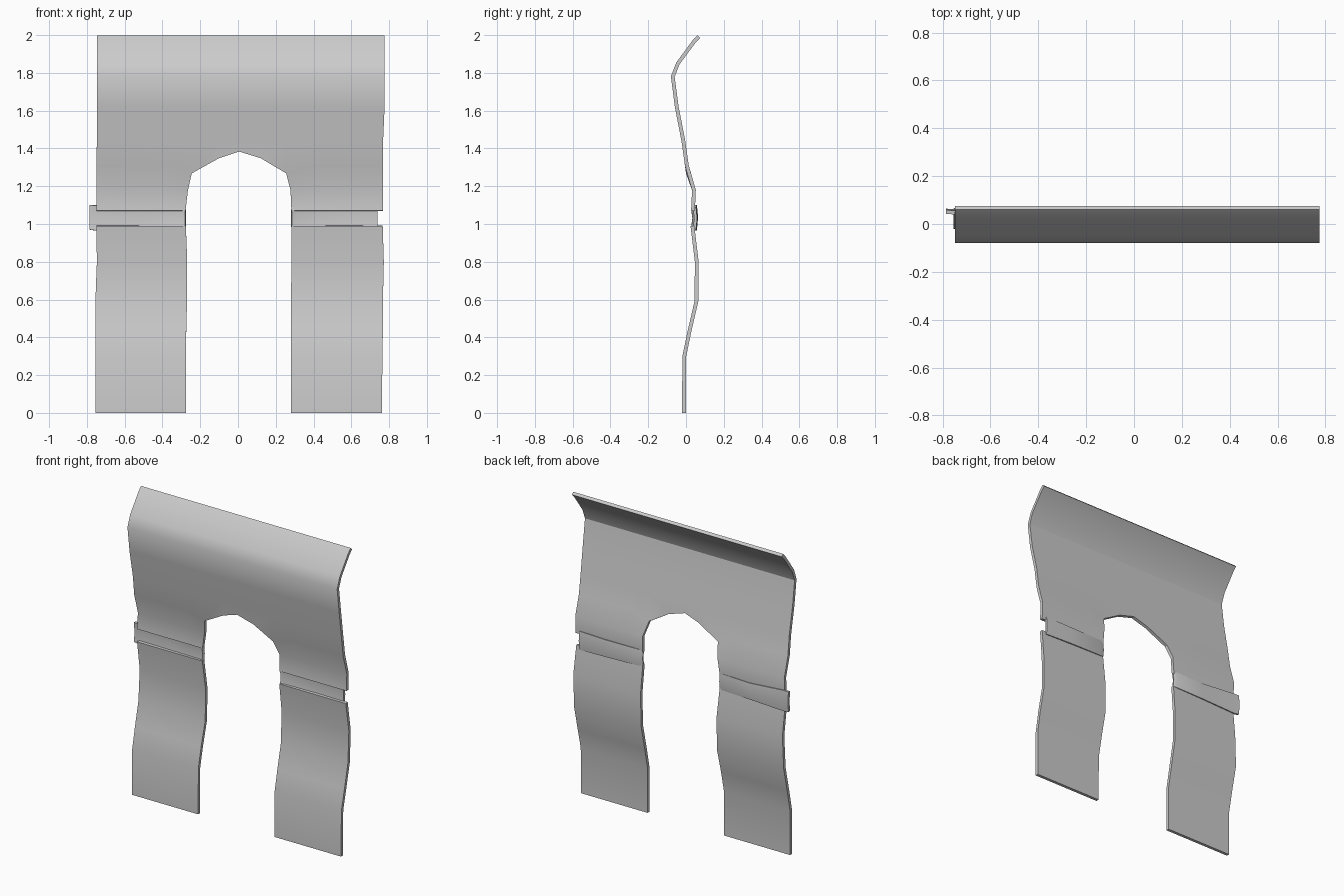
import bpy, bmesh

if "Cube" in bpy.data.objects:
    bpy.data.objects.remove(bpy.data.objects["Cube"])

# Side profile of the cloth: (z, y)
PROFILE = [(0, -.011), (.3, -.009), (.43, .018), (.59, .055), (.8, .057), (.99, .034),
           (1.07, .037), (1.18, .042), (1.27, .010), (1.44, -.014), (1.62, -.049),
           (1.78, -.07), (1.85, -.043), (1.965, .042), (1.992, .068)]


def cloth_y(z):
    for (z0, y0), (z1, y1) in zip(PROFILE, PROFILE[1:]):
        if z <= z1:
            return y0 + (y1 - y0) * (z - z0) / (z1 - z0)
    return PROFILE[-1][1]


def sheet(name, patches, thickness=.02):
    """Each patch is a list of rows of points; neighbouring rows are bridged."""
    bm = bmesh.new()
    for rows in patches:
        vs = [[bm.verts.new(p) for p in row] for row in rows]
        for a, b in zip(vs, vs[1:]):
            for i in range(len(a) - 1):
                bm.faces.new((a[i], a[i + 1], b[i + 1], b[i]))
    bmesh.ops.remove_doubles(bm, verts=bm.verts, dist=.0005)
    bmesh.ops.recalc_face_normals(bm, faces=bm.faces)
    me = bpy.data.meshes.new(name)
    bm.to_mesh(me)
    bm.free()
    ob = bpy.data.objects.new(name, me)
    bpy.context.collection.objects.link(ob)
    mod = ob.modifiers.new("thickness", 'SOLIDIFY')
    mod.thickness = thickness
    mod.offset = 0
    bpy.context.view_layer.objects.active = ob
    ob.select_set(True)
    bpy.ops.object.modifier_apply(modifier=mod.name)
    bpy.ops.object.shade_smooth_by_angle(angle=.5)
    ob.select_set(False)
    return ob


def row(xs, z):
    return [(x, cloth_y(z), z) for x in xs]


# Upper drape with the arched opening
XS = [-.75, -.37, -.245, -.1, .005, .12, .255, .39, .768]
ARCH_Z = [1.31, 1.31, 1.27, 1.35, 1.385, 1.35, 1.27, 1.31, 1.31]
heights = [1.44, 1.62, 1.78, 1.85, 1.965, 1.992]
top = [row([-.747] + XS[1:-1] + [.776 if z > 1.5 else .768], z) for z in heights]
arch = [[(x, cloth_y(z), z) for x, z in zip(XS, ARCH_Z)], top[0]]
left_lower = [row([-.75, -.38, -.278], 1.07), row([-.75, -.38, -.265], 1.18), arch[0][:3]]
right_lower = [row([.283, .4, .768], 1.07), row([.278, .4, .768], 1.18), arch[0][6:]]
sheet("upper_drape", [top, arch, left_lower, right_lower])

# Hanging lower panels
LEG_Z = [0, .3, .43, .59, .8, .99]
left_out = [-.755, -.755, -.755, -.755, -.747, -.75]
left_in = [-.275, -.275, -.274, -.27, -.269, -.276]
right_in = [.28, .28, .28, .28, .284, .283]
right_out = [.763, .764, .767, .767, .772, .766]
sheet("left_panel", [[row((a, (a + b) / 2, b), z) for z, a, b in zip(LEG_Z, left_out, left_in)]])
sheet("right_panel", [[row((a, (a + b) / 2, b), z) for z, a, b in zip(LEG_Z, right_in, right_out)]])


# Tie bands gathering the cloth: stations are (x, y, lower z, upper z)
def band(name, stations):
    rows = [[(x, y, lo) for x, y, lo, hi in stations],
            [(x, y + .006, (lo + hi) / 2) for x, y, lo, hi in stations],
            [(x, y, hi) for x, y, lo, hi in stations]]
    sheet(name, [rows], .016)


band("left_tie", [(-.785, .05, .97, 1.10), (-.75, .048, .965, 1.10),
                  (-.5, .046, .975, 1.08), (-.3, .043, .98, 1.085), (-.278, .035, .985, 1.075)])
band("right_tie", [(.283, .036, .985, 1.075), (.31, .044, .98, 1.085),
                   (.55, .048, .975, 1.085), (.738, .045, .97, 1.09)])
